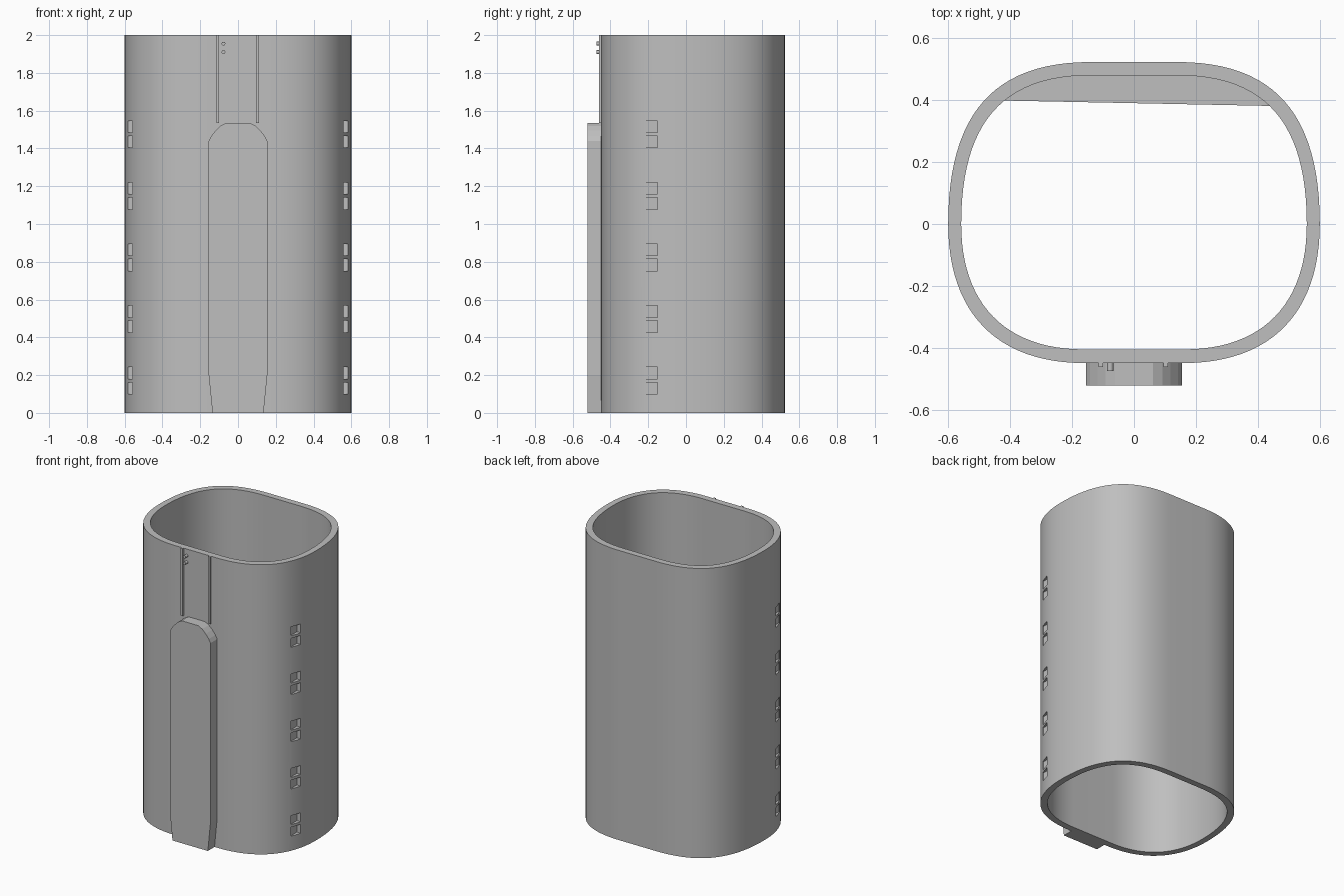
import bpy, bmesh, math
from mathutils import Vector
from mathutils.geometry import interpolate_bezier

cube = bpy.data.objects.get("Cube")
if cube:
    bpy.data.objects.remove(cube, do_unlink=True)

grey = bpy.data.materials.new("plain grey")
grey.use_nodes = True
colour = (0.52, 0.52, 0.52, 1)
grey.diffuse_color = colour
grey.node_tree.nodes["Principled BSDF"].inputs["Base Color"].default_value = colour


def make_object(name, bm, smooth=False):
    bmesh.ops.recalc_face_normals(bm, faces=bm.faces)
    mesh = bpy.data.meshes.new(name)
    bm.to_mesh(mesh)
    bm.free()
    mesh.materials.append(grey)
    obj = bpy.data.objects.new(name, mesh)
    bpy.context.collection.objects.link(obj)
    bpy.ops.object.select_all(action='DESELECT')
    obj.select_set(True)
    bpy.context.view_layer.objects.active = obj
    if smooth:
        bpy.ops.object.shade_smooth_by_angle(angle=math.radians(30))
    return obj


def add_box(bm, low, high):
    cube = bmesh.ops.create_cube(bm, size=1)
    for v in cube["verts"]:
        v.co = [(a + b) / 2 + c * (b - a) for a, b, c in zip(low, high, v.co)]


def corner(flat, end, side, pull):
    """Quarter of the rounded section, from the flat's end to the widest point."""
    return interpolate_bezier(Vector((flat, end, 0)),
                              Vector((flat + pull * (side - flat), end, 0)),
                              Vector((side, end * pull, 0)),
                              Vector((side, 0, 0)), 25)


def section(side, back, front):
    half = corner(0.14, back, side, 0.68) + corner(0.16, front, side, 0.64)[-2::-1]
    return half + [Vector((-p.x, p.y, 0)) for p in reversed(half)]


inner = section(0.558, 0.48, -0.405)
outer = section(0.60, 0.523, -0.449)

# Hollow sleeve: four rings joined into walls and rims
bm = bmesh.new()
rings = [[bm.verts.new((p.x, p.y, z)) for p in pts]
         for pts, z in ((outer, 0), (outer, 2), (inner, 2), (inner, 0))]
count = len(outer)
for r in range(4):
    a, b = rings[r], rings[(r + 1) % 4]
    for i in range(count):
        j = (i + 1) % count
        bm.faces.new((a[i], a[j], b[j], b[i]))
sleeve = make_object("sleeve", bm)

# Paired shallow square recesses down both sides
bm = bmesh.new()
for row in range(5):
    for z in (0.1 + 0.326 * row, 0.18 + 0.326 * row):
        for x in (-0.605, 0.605):
            add_box(bm, (x - 0.05, -0.22, z), (x + 0.05, -0.15, z + 0.062))
cutter = make_object("recess_cutter", bm)
cutter.hide_render = True
bpy.context.view_layer.objects.active = sleeve
cut = sleeve.modifiers.new("recesses", 'BOOLEAN')
cut.object = cutter
cut.solver = 'EXACT'
bpy.ops.object.modifier_apply(modifier=cut.name)
bpy.data.objects.remove(cutter, do_unlink=True)
bpy.ops.object.select_all(action='DESELECT')
sleeve.select_set(True)
bpy.ops.object.shade_smooth_by_angle(angle=math.radians(30))

# Raised front panel with a rounded top and tapered foot
half = [(0.135, 0), (0.155, 0.2), (0.155, 1.44), (0.142, 1.465),
        (0.118, 1.495), (0.092, 1.52), (0.062, 1.536)]
outline = half + [(-x, z) for x, z in reversed(half)]
bm = bmesh.new()
face = bm.faces.new([bm.verts.new((x, -0.522, z)) for x, z in outline])
solid = bmesh.ops.extrude_face_region(bm, geom=[face])
moved = [v for v in solid["geom"] if isinstance(v, bmesh.types.BMVert)]
bmesh.ops.translate(bm, verts=moved, vec=(0, 0.08, 0))
make_object("front_panel", bm)

# Guide rails above the panel
bm = bmesh.new()
for x in (-0.115, 0.095):
    add_box(bm, (x, -0.461, 1.535), (x + 0.015, -0.44, 2))
make_object("guide_rails", bm)

# Two small pegs beside the rail
bm = bmesh.new()
for z in (1.91, 1.955):
    peg = bmesh.ops.create_cone(bm, cap_ends=True, segments=16, radius1=0.01,
                                radius2=0.01, depth=0.035)["verts"]
    for v in peg:
        v.co = (v.co.x - 0.077, v.co.z - 0.4575, v.co.y + z)
make_object("pegs", bm, smooth=True)

# Thin ledge inside the back wall
bm = bmesh.new()
arc = [p for p in inner if p.y > 0.38 - 0.011 * p.x / 0.45]
ledge = bm.faces.new([bm.verts.new((p.x, p.y, 0.3)) for p in arc])
solid = bmesh.ops.extrude_face_region(bm, geom=[ledge])
moved = [v for v in solid["geom"] if isinstance(v, bmesh.types.BMVert)]
bmesh.ops.translate(bm, verts=moved, vec=(0, 0, -0.005))
make_object("inner_ledge", bm)
